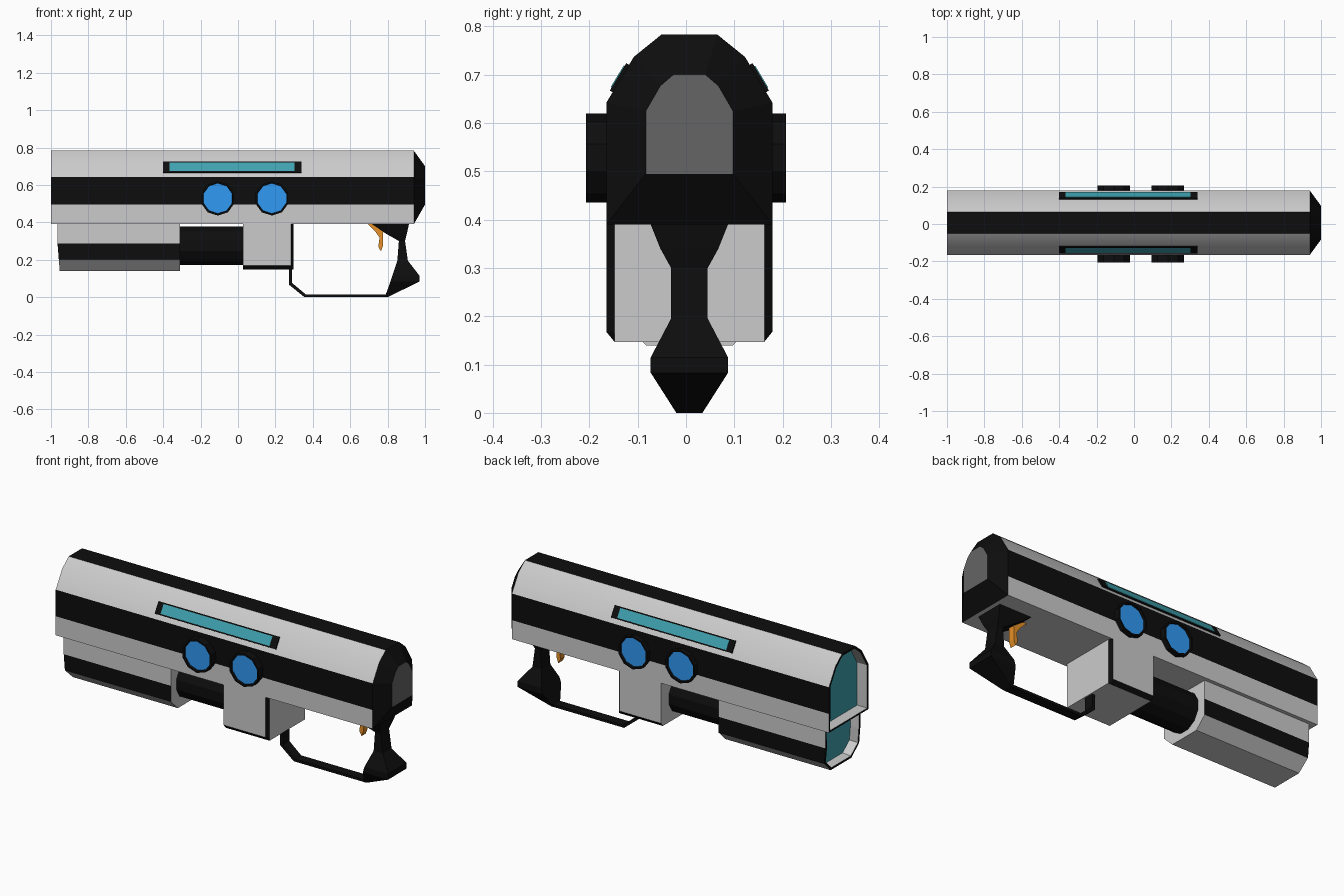
import bpy, bmesh, math

if "Cube" in bpy.data.objects:
    bpy.data.objects.remove(bpy.data.objects["Cube"])

CY = 0.007  # body centreline in y


def material(name, rgb):
    m = bpy.data.materials.new(name)
    m.diffuse_color = (*rgb, 1)
    m.use_nodes = True
    m.node_tree.nodes["Principled BSDF"].inputs["Base Color"].default_value = m.diffuse_color
    return m


MATS = [material("grey", (0.8, 0.8, 0.8)), material("black", (0.004, 0.004, 0.004)),
        material("teal", (0.05, 0.36, 0.43)), material("blue", (0.03, 0.32, 0.9)),
        material("orange", (0.8, 0.28, 0.02)), material("dark_grey", (0.13, 0.13, 0.13))]
GREY, BLACK, TEAL, BLUE, ORANGE, DARK = range(6)


def loft(name, rings, sides=BLACK, ends=(BLACK, BLACK), recess=None, smooth=False):
    """Skin closed rings. sides: index, or one list per segment with an index per edge.
    recess: (rim, depth, wall material, floor material) sunk into the first end."""
    bm = bmesh.new()
    loops = [[bm.verts.new(p) for p in ring] for ring in rings]
    n = len(loops[0])
    for s in range(len(loops) - 1):
        for j in range(n):
            k = (j + 1) % n
            f = bm.faces.new((loops[s][j], loops[s][k], loops[s + 1][k], loops[s + 1][j]))
            f.material_index = sides if isinstance(sides, int) else sides[s][j]
    first = bm.faces.new(loops[0])
    last = bm.faces.new(loops[-1])
    first.material_index, last.material_index = ends
    bmesh.ops.recalc_face_normals(bm, faces=bm.faces[:])
    if recess:
        rim, depth, wall, floor = recess
        bmesh.ops.inset_individual(bm, faces=[first], thickness=rim)
        r = bmesh.ops.inset_individual(bm, faces=[first], thickness=0.002, depth=-depth)
        for f in r["faces"]:
            f.material_index = wall
        first.material_index = floor
    me = bpy.data.meshes.new(name)
    bm.to_mesh(me)
    bm.free()
    for m in MATS:
        me.materials.append(m)
    if smooth:
        me.shade_smooth()
        me.set_sharp_from_angle(angle=math.radians(28))
    ob = bpy.data.objects.new(name, me)
    bpy.context.collection.objects.link(ob)
    return ob


def mirrored(half):
    """Full y-z outline from right-hand points listed bottom to top."""
    return [(y, z) for y, z in half] + [(-y, z) for y, z in reversed(half)]


def at_x(x, outline):
    return [(x, CY + y, z) for y, z in outline]


def at_y(y, outline):
    return [(x, y, z) for x, z in outline]


# main body tube with black side and top stripes
body = [(0.172, 0.39), (0.172, 0.495), (0.172, 0.642), (0.115, 0.737), (0.058, 0.783)]
stripes = [GREY, BLACK, GREY, GREY, BLACK, GREY, GREY, BLACK, GREY, GREY]
loft("main_body", [at_x(-1, mirrored(body)), at_x(0.94, mirrored(body))],
     [stripes], recess=(0.013, 0.06, GREY, TEAL), smooth=True)

# tapered rear cap
cap_end = [(0.09, 0.495), (0.09, 0.55), (0.09, 0.625), (0.06, 0.677), (0.033, 0.70)]
loft("rear_cap", [at_x(0.94, mirrored(body)), at_x(1, mirrored(cap_end))],
     BLACK, (BLACK, DARK))

# lower barrel, open at the front
barrel = [(0.152, 0.395), (0.152, 0.287), (0.152, 0.2), (0.09, 0.14)]
front = [(-0.965 + max(0, 0.287 - z) * 0.08, CY + y, z) for y, z in mirrored(barrel)]
loft("lower_barrel", [front, at_x(-0.31, mirrored(barrel))],
     [[GREY, BLACK, GREY, GREY, GREY, BLACK, GREY, GREY]], (BLACK, GREY),
     recess=(0.013, 0.05, GREY, TEAL))

# round black tube between barrel and receiver
circle = [(0.106 * math.cos(a), 0.275 + 0.106 * math.sin(a))
          for a in (math.tau * i / 12 + math.tau / 24 for i in range(12))]
loft("connecting_tube", [at_x(-0.32, circle), at_x(0.04, circle)])

# receiver block with black chamfers
block = [(0.172, 0.395), (0.172, 0.168), (0.155, 0.147)]
block_end = [(0.155, 0.395), (0.155, 0.168), (0.155, 0.147)]
loft("receiver_block",
     [at_x(0.028, mirrored(block)), at_x(0.283, mirrored(block)), at_x(0.297, mirrored(block_end))],
     [[GREY, BLACK, GREY, BLACK, GREY, GREY], [BLACK, BLACK, GREY, BLACK, BLACK, GREY]],
     (GREY, GREY))

# grip: z, x front, x back, half width
grip = [(0.395, 0.71, 0.915, 0.082), (0.34, 0.79, 0.903, 0.06), (0.30, 0.86, 0.893, 0.038),
        (0.195, 0.852, 0.908, 0.038), (0.115, 0.825, 0.97, 0.08), (0.083, 0.815, 0.97, 0.08),
        (0.0, 0.785, 0.80, 0.027)]
loft("grip", [[(a, CY - w, z), (b, CY - w, z), (b, CY + w, z), (a, CY + w, z)]
              for z, a, b, w in grip])

# trigger guard
guard = [(0.272, 0.16), (0.272, 0.067), (0.355, 0.0), (0.80, 0.0),
         (0.80, 0.014), (0.363, 0.014), (0.29, 0.075), (0.29, 0.16)]
loft("trigger_guard", [at_y(CY - 0.027, guard), at_y(CY + 0.027, guard)])

# trigger
trigger = [(0.69, 0.395), (0.79, 0.395), (0.775, 0.34), (0.775, 0.275),
           (0.764, 0.245), (0.75, 0.27), (0.757, 0.318), (0.735, 0.35)]
loft("trigger", [at_y(CY - 0.018, trigger), at_y(CY + 0.018, trigger)], ORANGE, (ORANGE, ORANGE))


def sloped_box(name, side, x0, x1, half, height, mat):
    """Bar lying on the body's upper slope."""
    u, nrm, c = (-0.515, 0.857), (0.857, 0.515), (0.140, 0.691)
    pts = [(side * (c[0] + u[0] * a + nrm[0] * b), c[1] + u[1] * a + nrm[1] * b)
           for a, b in ((-half, -0.02), (half, -0.02), (half, height), (-half, height))]
    loft(name, [at_x(x0, pts), at_x(x1, pts)], mat, (mat, mat))


# windows and round buttons on both sides
for side, label in ((-1, "front"), (1, "back")):
    sloped_box(f"window_frame_{label}", side, -0.40, 0.34, 0.033, 0.009, BLACK)
    sloped_box(f"window_glass_{label}", side, -0.365, 0.302, 0.026, 0.011, TEAL)
    for i, x in enumerate((-0.108, 0.181)):
        disc = [(x + 0.092 * math.cos(a), 0.528 + 0.092 * math.sin(a))
                for a in (math.tau * (k + 0.5) / 10 for k in range(10))]
        loft(f"button_{label}_{i + 1}", [at_y(side * 0.207, disc), at_y(side * 0.14, disc)],
             BLACK, recess=(0.009, 0.012, BLACK, BLUE))
